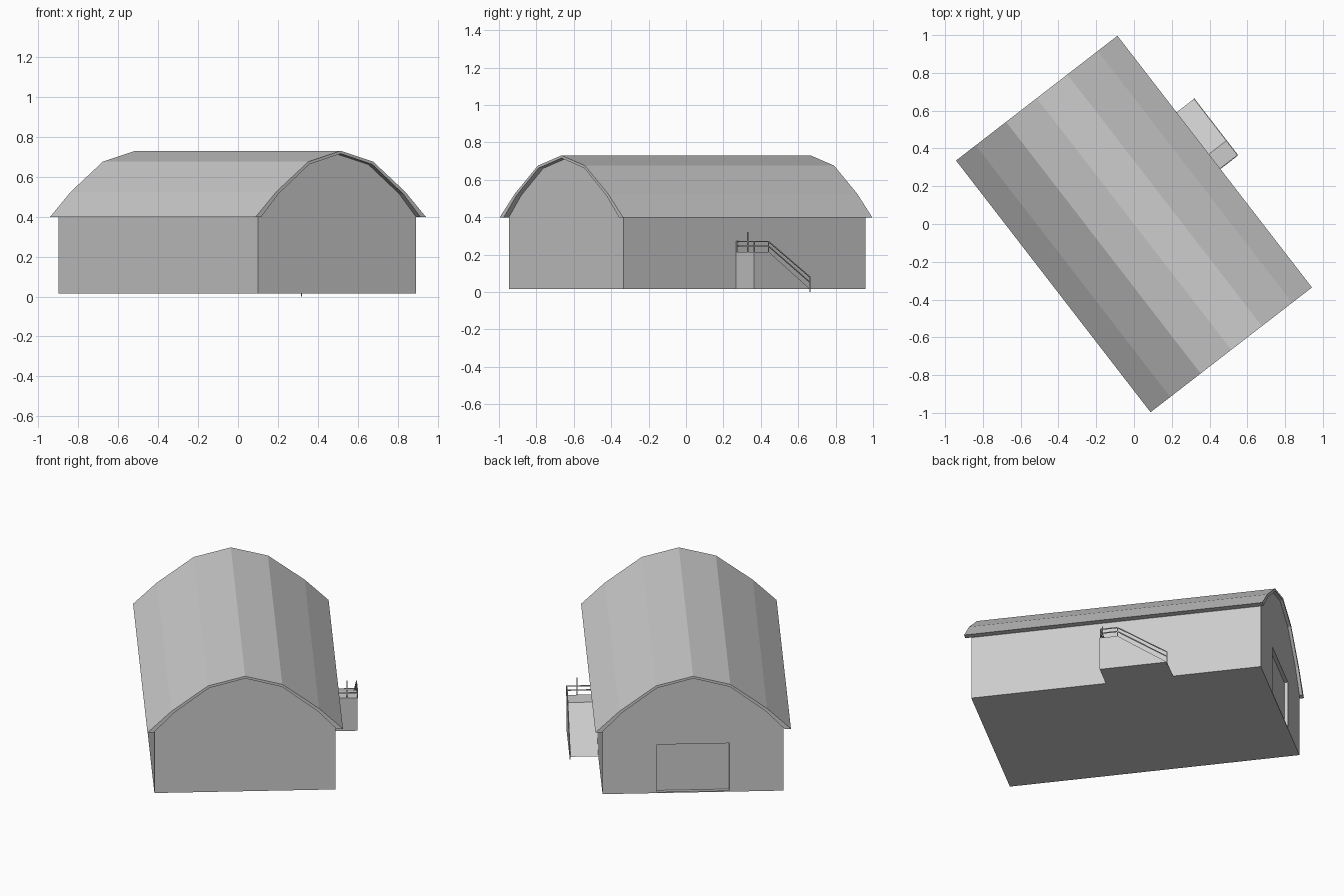
import bpy, bmesh, math
from mathutils import Matrix, Vector

if "Cube" in bpy.data.objects:
    bpy.data.objects.remove(bpy.data.objects["Cube"])

# The whole building is turned about z; parts are built in local axes
TURN = Matrix.Rotation(math.radians(37.7), 4, 'Z')


def finish(bm, name):
    bmesh.ops.recalc_face_normals(bm, faces=bm.faces)
    me = bpy.data.meshes.new(name)
    bm.to_mesh(me)
    bm.free()
    ob = bpy.data.objects.new(name, me)
    ob.matrix_world = TURN
    bpy.context.collection.objects.link(ob)
    return ob


def extrude(name, points, step):
    """Closed outline of 3D points swept along a step vector."""
    bm = bmesh.new()
    face = bm.faces.new([bm.verts.new(p) for p in points])
    new = bmesh.ops.extrude_face_region(bm, geom=[face])["geom"]
    bmesh.ops.translate(bm, vec=step,
                        verts=[v for v in new if isinstance(v, bmesh.types.BMVert)])
    return finish(bm, name)


def bars(name, pairs, t=0.005):
    """Thin square bars between pairs of points."""
    bm = bmesh.new()
    for a, b in pairs:
        a, b = Vector(a), Vector(b)
        d = b - a
        m = (Matrix.Translation((a + b) / 2)
             @ d.to_track_quat('Z', 'Y').to_matrix().to_4x4()
             @ Matrix.Diagonal((t, t, d.length, 1)))
        bmesh.ops.create_cube(bm, size=1, matrix=m)
    return finish(bm, name)


def mirrored(half):
    return half + [(-x, z) for x, z in reversed(half) if x > 0]


# Gabled hall body with a doorway recess in its rear end
Y0, Y1 = -0.81, 0.825
body = mirrored([(0.5, 0.015), (0.5, 0.4), (0.392, 0.517), (0.2, 0.661), (0, 0.714)][::1])
walls = extrude("walls", [(x, Y0, z) for x, z in body], (0, Y1 - Y0, 0))
door = [(-0.2, 0.022), (0.2, 0.022), (0.2, 0.31), (-0.2, 0.31)]
cutter = extrude("doorway_cutter", [(x, Y1 - 0.02, z) for x, z in door], (0, 0.1, 0))
cutter.hide_render = True
cutter.hide_viewport = True
cut = walls.modifiers.new("doorway", 'BOOLEAN')
cut.operation = 'DIFFERENCE'
cut.solver = 'EXACT'
cut.object = cutter

# Faceted curved roof shell with level eaves
outer = mirrored([(0.54, 0.398), (0.408, 0.525), (0.205, 0.676), (0, 0.73)])
inner = mirrored([(0.505, 0.398), (0.394, 0.515), (0.2, 0.662), (0, 0.716)])
extrude("roof", [(x, -0.842, z) for x, z in outer + inner[::-1]], (0, 1.684, 0))

# Side landing with a ramp down towards the rear
ramp = [(-0.05, 0.015), (0.33, 0.015), (0.05, 0.215), (-0.05, 0.215)]
extrude("landing_ramp", [(0.499, y, z) for y, z in ramp], (0.16, 0, 0))

# Handrails and posts on the landing and ramp
X, YE, YF = 0.657, -0.047, 0.33
rails = []
for top, low in ((0.27, 0.08), (0.245, 0.052)):
    rails += [((0.5, YE, top), (X, YE, top)),
              ((X, YE, top), (X, 0.05, top)),
              ((X, 0.05, top), (X, YF, low))]
bars("handrails", rails)
bars("rail_posts", [((0.505, YE, 0.21), (0.505, YE, 0.272)),
                    ((X, YE, 0.21), (X, YE, 0.272)),
                    ((0.6, YE, 0.21), (0.6, YE, 0.32)),
                    ((X, 0.05, 0.21), (X, 0.05, 0.272)),
                    ((X, YF, 0.0), (X, YF, 0.082))])
